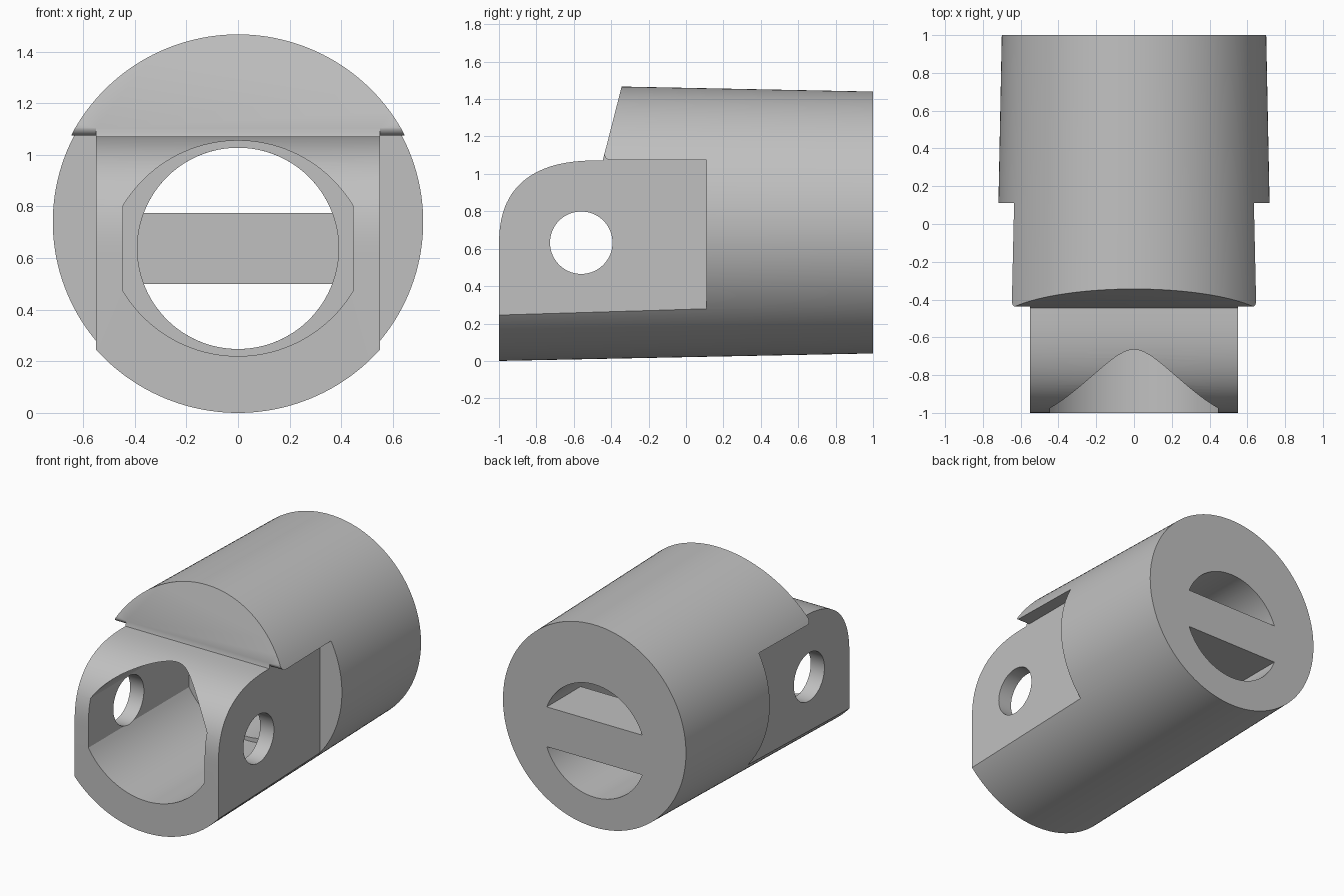
import bpy, bmesh, math
from mathutils import Vector

cube = bpy.data.objects.get("Cube")
if cube:
    bpy.data.objects.remove(cube, do_unlink=True)

grey = bpy.data.materials.new("light_grey")
grey.use_nodes = True
COLOUR = (0.53, 0.53, 0.53, 1)
grey.diffuse_color = COLOUR
grey.node_tree.nodes["Principled BSDF"].inputs["Base Color"].default_value = COLOUR


def loft(name, ring_a, ring_b):
    """Closed solid between two matching rings of points."""
    bm = bmesh.new()
    a = [bm.verts.new(p) for p in ring_a]
    b = [bm.verts.new(p) for p in ring_b]
    bm.faces.new(a)
    bm.faces.new(b[::-1])
    n = len(a)
    for i in range(n):
        j = (i + 1) % n
        bm.faces.new((a[j], a[i], b[i], b[j]))
    bmesh.ops.recalc_face_normals(bm, faces=bm.faces)
    mesh = bpy.data.meshes.new(name)
    bm.to_mesh(mesh)
    bm.free()
    mesh.materials.append(grey)
    obj = bpy.data.objects.new(name, mesh)
    bpy.context.collection.objects.link(obj)
    return obj


def along_y(name, profile, y0, y1):
    return loft(name, [(x, y0, z) for x, z in profile], [(x, y1, z) for x, z in profile])


def along_x(name, profile, x0, x1):
    return loft(name, [(x0, y, z) for y, z in profile], [(x1, y, z) for y, z in profile])


def arc(cu, cv, r, a0, a1, n):
    return [(cu + r * math.cos(a0 + (a1 - a0) * i / n),
             cv + r * math.sin(a0 + (a1 - a0) * i / n)) for i in range(n + 1)]


def circle(cu, cv, r, n):
    return arc(cu, cv, r, 0, math.tau, n)[:-1]


# Tapered round body lying along y
body = loft("body",
            [(x, -1, z) for x, z in circle(0, 0.74, 0.74, 160)],
            [(x, 1, z) for x, z in circle(0, 0.74, 0.70, 160)])
cutters = []

# Rounded nose below a sloping upper step
nose = []
for i in range(33):
    t = math.pi / 2 * i / 32
    nose.append((-0.445 - 0.555 * max(math.cos(t), 0) ** 0.77,
                 0.6 + 0.472 * math.sin(t) ** 0.77))
nose += [(-0.31, 1.6), (-1.2, 1.6), (-1.2, 0.6)]
cutters.append(along_x("nose_cutter", nose, -1, 1))

# Flat cheeks on both sides, with a rounded lip under the overhang
cheek = [(-1.2, -0.1), (0.11, -0.1), (0.11, 1.075)]
cheek += arc(-0.405, 1.107, 0.032, -math.pi / 2, -math.pi, 8)
cheek += [(-1.2, 1.107)]
for side in (-1, 1):
    cutters.append(along_x("cheek_cutter", cheek, side * 0.55, side))

# Wide front socket: two shallow arcs joined by flat sides
BORE_Z = 0.6375
half = math.acos(0.445 / 0.52)
socket = arc(0, 0.535, 0.52, half, math.pi - half, 40)
socket += arc(0, 0.74, 0.52, math.pi + half, math.tau - half, 40)
cutters.append(along_y("socket_cutter", socket, -1.2, 0.1))

# Narrower round bore behind the socket, then two slots that leave a crossbar
BAR_FRONT = 0.63
cutters.append(along_y("bore_cutter", circle(0, BORE_Z, 0.39, 96), 0, BAR_FRONT))
low = math.asin(0.1375 / 0.39)
for turn in (0, math.pi):
    slot = arc(0, BORE_Z, 0.3899, turn + low, turn + math.pi - low, 48)
    cutters.append(along_y("slot_cutter", slot, 0.5, 1.2))

# Pin hole through both cheeks
cutters.append(along_x("pin_hole_cutter", circle(-0.56, 0.632, 0.167, 64), -1, 1))

bpy.context.view_layer.objects.active = body
for cutter in cutters:
    cutter.hide_render = True
    mod = body.modifiers.new("cut", 'BOOLEAN')
    mod.operation = 'DIFFERENCE'
    mod.solver = 'EXACT'
    mod.object = cutter
    bpy.ops.object.modifier_apply(modifier=mod.name)
for cutter in cutters:
    bpy.data.objects.remove(cutter, do_unlink=True)

# Smooth curved walls, crisp edges
for obj in bpy.context.selected_objects:
    obj.select_set(False)
body.select_set(True)
bpy.ops.object.shade_smooth_by_angle(angle=math.radians(25))
